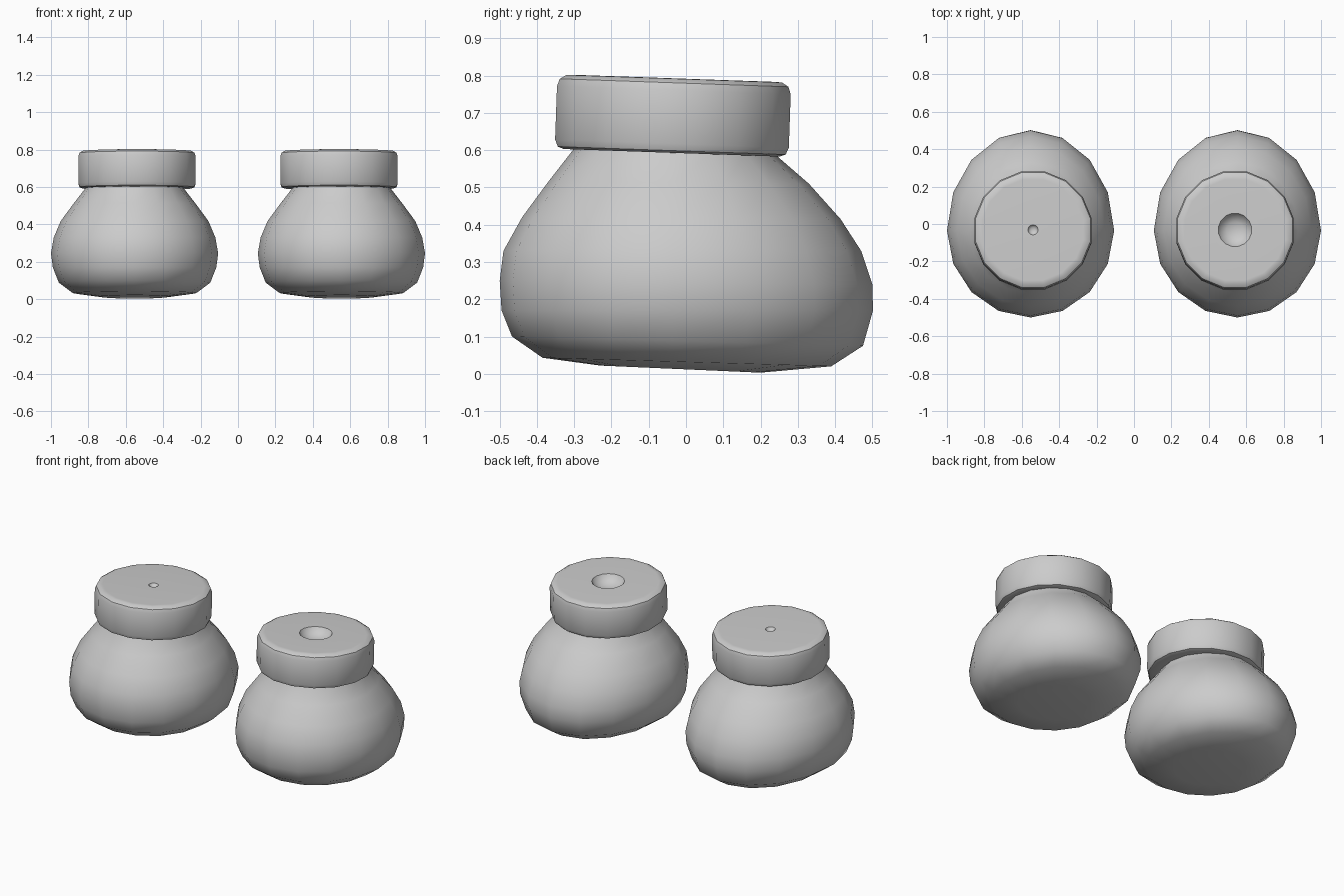
import bpy, bmesh, math
from mathutils import Matrix

cube = bpy.data.objects.get("Cube")
if cube:
    bpy.data.objects.remove(cube, do_unlink=True)

SIDES = 16
CENTRE_Y = -0.035

grey = bpy.data.materials.new("light_grey")
grey.use_nodes = True
colour = (0.6, 0.6, 0.6, 1)
grey.diffuse_color = colour
grey.node_tree.nodes["Principled BSDF"].inputs["Base Color"].default_value = colour


def loft(name, rings, angle):
    """Skin a stack of closed rings and cap both ends."""
    bm = bmesh.new()
    loops = [[bm.verts.new(p) for p in ring] for ring in rings]
    for low, high in zip(loops, loops[1:]):
        for i in range(SIDES):
            j = (i + 1) % SIDES
            bm.faces.new((low[i], low[j], high[j], high[i]))
    bm.faces.new(loops[0][::-1])
    bm.faces.new(loops[-1])
    bmesh.ops.recalc_face_normals(bm, faces=bm.faces)
    mesh = bpy.data.meshes.new(name)
    bm.to_mesh(mesh)
    bm.free()
    mesh.materials.append(grey)
    obj = bpy.data.objects.new(name, mesh)
    bpy.context.collection.objects.link(obj)
    bpy.ops.object.select_all(action="DESELECT")
    obj.select_set(True)
    bpy.context.view_layer.objects.active = obj
    bpy.ops.object.shade_smooth_by_angle(angle=math.radians(angle))
    return obj


# Foot rings from sole to neck: front y, front z, back y, back z, half width
FOOT = [
    (-0.23, 0.022, 0.20, 0.003, 0.18),
    (-0.385, 0.043, 0.39, 0.02, 0.33),
    (-0.467, 0.10, 0.475, 0.075, 0.405),
    (-0.495, 0.17, 0.502, 0.17, 0.437),
    (-0.50, 0.25, 0.50, 0.24, 0.447),
    (-0.49, 0.33, 0.47, 0.33, 0.432),
    (-0.44, 0.42, 0.415, 0.415, 0.395),
    (-0.37, 0.515, 0.33, 0.51, 0.325),
    (-0.30, 0.605, 0.24, 0.588, 0.26),
    (-0.29, 0.64, 0.23, 0.62, 0.25),
]


def foot_ring(front, front_z, back, back_z, half):
    ring = []
    for i in range(SIDES):
        a = math.tau * i / SIDES
        s = math.sin(a)
        y = CENTRE_Y + s * (back - CENTRE_Y if s > 0 else CENTRE_Y - front)
        t = (y - front) / (back - front)
        ring.append((half * math.cos(a), y, front_z + t * (back_z - front_z)))
    return ring


def cuff_rings(hole, depth):
    """Rounded band with a shallow round socket in its top."""
    profile = [(0.24, -0.098), (0.295, -0.1), (0.312, -0.094), (0.32, -0.075),
               (0.32, 0.068), (0.313, 0.088), (0.295, 0.099), (0.275, 0.1),
               (hole, 0.1), (hole * 0.85, 0.1 - depth * 0.5),
               (hole * 0.5, 0.1 - depth * 0.9), (hole * 0.1, 0.1 - depth)]
    tilt = Matrix.Translation((0, CENTRE_Y, 0.693)) @ Matrix.Rotation(-0.035, 4, "X")
    rings = []
    for r, z in profile:
        turn = [math.tau * (i + 0.5) / SIDES for i in range(SIDES)]
        rings.append([tilt @ Matrix.Rotation(a, 4, "Z") @ Matrix.Translation((r, 0, z))
                      @ Matrix.Identity(4).to_translation() for a in turn])
    return rings


# A foot and its cuff on each side; the sockets differ in size
for side, sign, hole, depth in (("left", 1, 0.09, 0.045), ("right", -1, 0.027, 0.015)):
    foot = loft(side + "_foot", [foot_ring(*row) for row in FOOT], 60)
    foot.location.x = sign * 0.553
    cuff = loft(side + "_cuff", cuff_rings(hole, depth), 35)
    cuff.location.x = sign * 0.54
